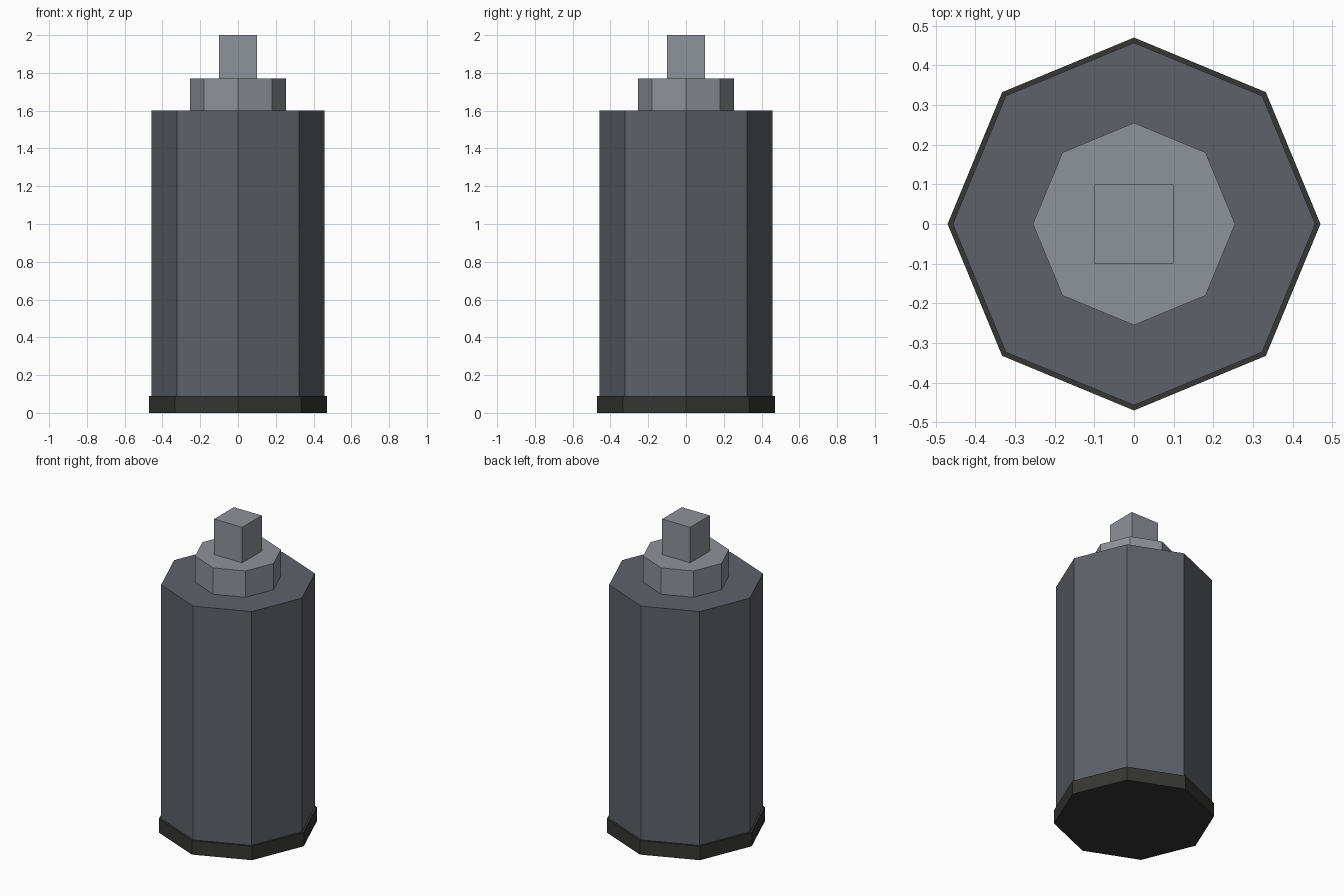
import bpy, math

if "Cube" in bpy.data.objects:
    bpy.data.objects.remove(bpy.data.objects["Cube"])

def material(name, rgb):
    m = bpy.data.materials.new(name)
    m.diffuse_color = (*rgb, 1.0)
    m.use_nodes = True
    m.node_tree.nodes["Principled BSDF"].inputs["Base Color"].default_value = m.diffuse_color
    return m

dark_grey = material("dark grey", (0.037, 0.037, 0.035))
slate = material("slate grey", (0.112, 0.120, 0.143))
light_grey = material("light grey", (0.270, 0.290, 0.325))

def prism(name, sides, radius, z0, z1, mat, turn=0.0):
    """Flat-sided upright prism between two heights, corners on the axes."""
    bpy.ops.mesh.primitive_cylinder_add(
        vertices=sides, radius=radius, depth=z1 - z0,
        location=(0, 0, (z0 + z1) / 2), rotation=(0, 0, turn))
    obj = bpy.context.object
    obj.name = name
    obj.data.materials.append(mat)
    return obj

# Octagonal can: bottom rim, body, collar
prism("bottom_rim", 8, 0.47, 0.0, 0.09, dark_grey)
prism("can_body", 8, 0.457, 0.09, 1.60, slate)
prism("collar", 8, 0.255, 1.60, 1.77, light_grey)

# Square nozzle button
prism("nozzle", 4, 0.10 * math.sqrt(2), 1.77, 2.0, light_grey, math.pi / 4)
